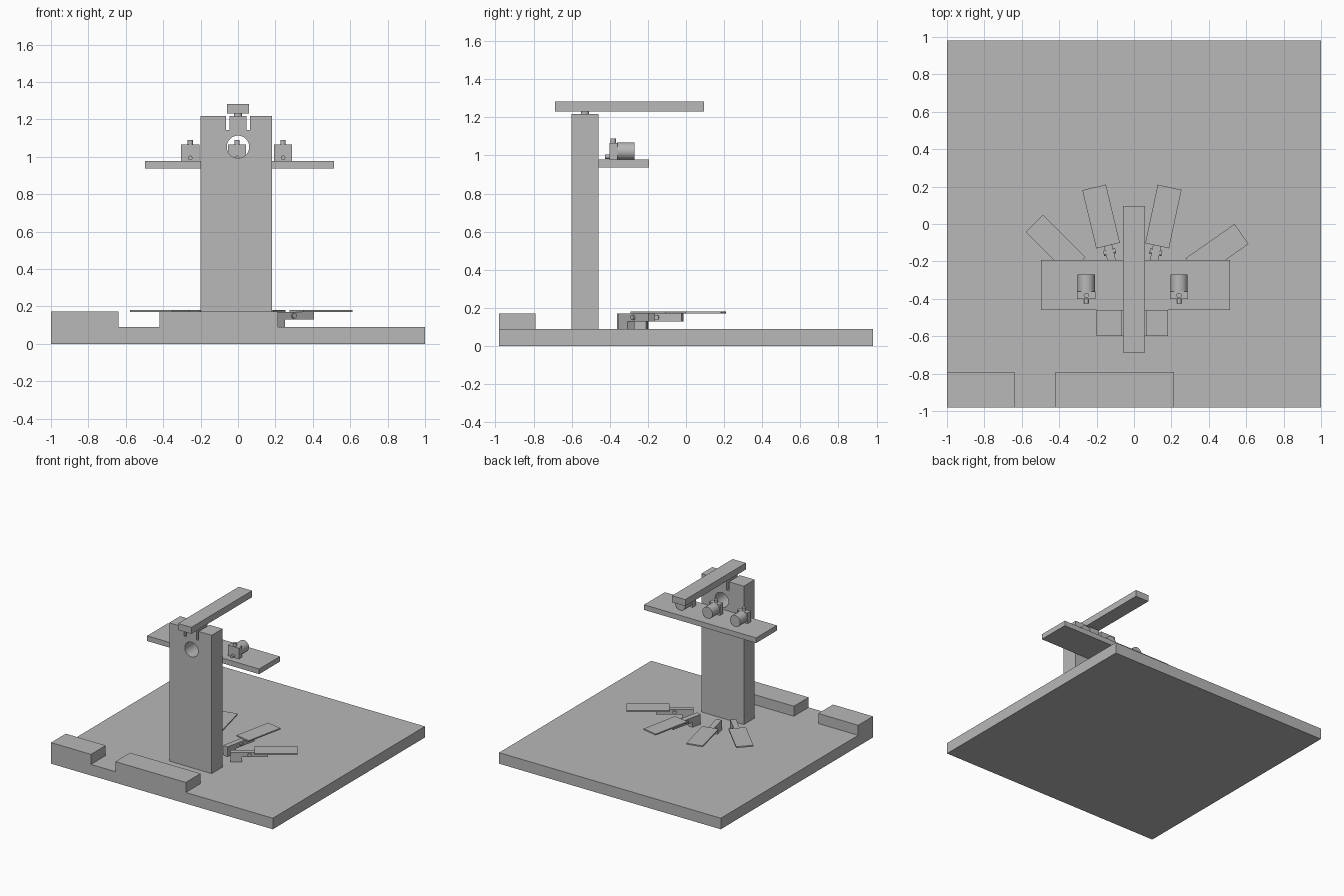
import bpy
from math import radians, pi
from mathutils import Matrix, Vector

cube = bpy.data.objects.get("Cube")
if cube:
    bpy.data.objects.remove(cube, do_unlink=True)

grey = bpy.data.materials.new("plain grey")
grey.use_nodes = True
grey.diffuse_color = (0.48, 0.48, 0.48, 1)
grey.node_tree.nodes["Principled BSDF"].inputs["Base Color"].default_value = grey.diffuse_color


def finish(name, place):
    obj = bpy.context.object
    obj.name = name
    obj.data.transform(place @ obj.matrix_world)
    obj.matrix_world = Matrix()
    obj.data.materials.append(grey)
    return obj


def box(name, x, y, z, place=Matrix()):
    """Box from (low, high) ranges on each axis."""
    bpy.ops.mesh.primitive_cube_add(size=1)
    size = Matrix.Diagonal((x[1] - x[0], y[1] - y[0], z[1] - z[0], 1))
    mid = Vector((sum(x) / 2, sum(y) / 2, sum(z) / 2))
    return finish(name, place @ Matrix.Translation(mid) @ size)


def cylinder(name, centre, radius, length, axis="Z", place=Matrix()):
    bpy.ops.mesh.primitive_cylinder_add(vertices=40, radius=radius, depth=length)
    turn = Matrix.Rotation(pi / 2, 4, "X") if axis == "Y" else Matrix()
    obj = finish(name, place @ Matrix.Translation(centre) @ turn)
    bpy.ops.object.shade_smooth_by_angle(angle=radians(35))
    return obj


# Base board and its two raised front blocks
FLOOR = 0.09
box("base_board", (-1, 1), (-0.98, 0.98), (0, FLOOR))
box("front_block_right", (-1, -0.64), (-0.98, -0.79), (FLOOR, 0.172))
box("front_block_middle", (-0.42, 0.215), (-0.98, -0.79), (FLOOR, 0.172))

# Tower with a round window and two slots in its top edge
tower = box("tower", (-0.2, 0.183), (-0.6, -0.46), (FLOOR, 1.218))
cutters = [cylinder("window_cutter", (0, -0.53, 1.053), 0.06, 0.4, "Y")]
for side in (-1, 1):
    edges = sorted((side * 0.045, side * 0.065))
    cutters.append(box("slot_cutter", edges, (-0.7, -0.3), (1.144, 1.3)))
for cutter in cutters:
    cutter.hide_render = True
    cut = tower.modifiers.new("cut", "BOOLEAN")
    cut.operation = "DIFFERENCE"
    cut.solver = "EXACT"
    cut.object = cutter
    bpy.context.view_layer.objects.active = tower
    bpy.ops.object.modifier_apply(modifier=cut.name)
    bpy.data.objects.remove(cutter, do_unlink=True)
bpy.ops.object.select_all(action="DESELECT")
tower.select_set(True)
bpy.ops.object.shade_smooth_by_angle(angle=radians(35))

# Overhead beam on its pivot
cylinder("beam_pivot", (0, -0.53, 1.222), 0.022, 0.02)
box("overhead_beam", (-0.06, 0.06), (-0.687, 0.095), (1.23, 1.283))

# Shelf behind the tower with three motors
SHELF = 0.978
box("shelf", (-0.498, 0.513), (-0.46, -0.193), (0.936, SHELF))
for label, x in (("right", -0.255), ("middle", -0.005), ("left", 0.241)):
    at = Matrix.Translation((x, 0, SHELF))
    box(f"motor_block_{label}", (-0.049, 0.049), (-0.402, -0.36), (0, 0.087), at)
    cylinder(f"motor_barrel_{label}", (0, -0.316, 0.044), 0.046, 0.094, "Y", at)
    cylinder(f"motor_stub_{label}", (0, -0.382, 0.096), 0.014, 0.03, "Z", at)
    cylinder(f"motor_shaft_{label}", (0, -0.412, 0.016), 0.012, 0.028, "Y", at)

# Four paddles fanned out over the board, each local x pointing outwards
paddles = (
    ("outer_right", -0.419, -0.11, 135),
    ("inner_right", -0.176, 0.04, 103.5),
    ("inner_left", 0.157, 0.04, 78),
    ("outer_left", 0.444, -0.145, 35),
)
for label, x, y, angle in paddles:
    at = Matrix.Translation((x, y, 0)) @ Matrix.Rotation(radians(angle), 4, "Z")
    box(f"paddle_foot_{label}", (-0.335, -0.25), (-0.022, 0.022), (FLOOR, 0.17), at)
    box(f"paddle_arm_{label}", (-0.25, -0.06), (-0.022, 0.022), (0.13, 0.17), at)
    cylinder(f"paddle_pin_{label}", (-0.195, 0, 0.15), 0.014, 0.066, "Y", at)
    box(f"paddle_plate_{label}", (-0.16, 0.16), (-0.065, 0.065), (0.17, 0.181), at)
